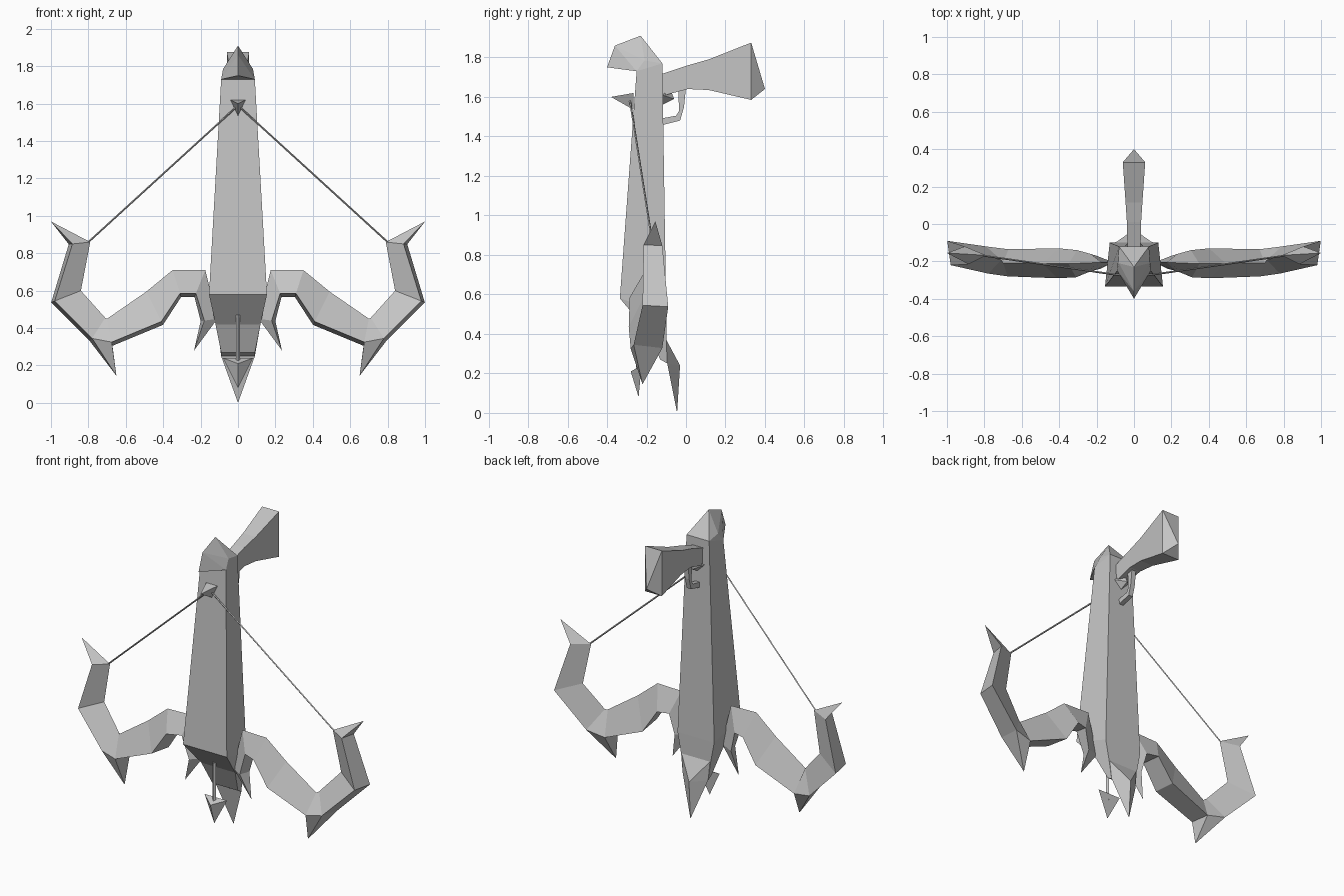
import bpy, bmesh
from mathutils import Vector

cube = bpy.data.objects.get("Cube")
if cube:
    bpy.data.objects.remove(cube, do_unlink=True)

GREY = (0.55, 0.55, 0.55, 1)
grey = bpy.data.materials.new("stone_grey")
grey.use_nodes = True
grey.diffuse_color = GREY
grey.node_tree.nodes["Principled BSDF"].inputs["Base Color"].default_value = GREY


def finish(name, bm, mirror=False):
    bmesh.ops.recalc_face_normals(bm, faces=bm.faces)
    mesh = bpy.data.meshes.new(name)
    bm.to_mesh(mesh)
    bm.free()
    mesh.materials.append(grey)
    ob = bpy.data.objects.new(name, mesh)
    bpy.context.collection.objects.link(ob)
    if mirror:
        mod = ob.modifiers.new("mirror", 'MIRROR')
        mod.use_mirror_merge = False
    return ob


def loft(bm, rings):
    """Skin equal-sized rings; a ring of one point becomes a spike."""
    rows = [[bm.verts.new(p) for p in r] for r in rings]
    for a, b in zip(rows, rows[1:]):
        n = max(len(a), len(b))
        for i in range(n):
            j = (i + 1) % n
            if len(a) == 1:
                bm.faces.new((a[0], b[j], b[i]))
            elif len(b) == 1:
                bm.faces.new((a[i], a[j], b[0]))
            else:
                bm.faces.new((a[i], a[j], b[j], b[i]))
    for end in (rows[0], rows[-1]):
        if len(end) > 2:
            bm.faces.new(end)


def hull(name, pairs, centre, mirror=False):
    """Convex part from points on both sides plus points on the centre plane."""
    bm = bmesh.new()
    for x, y, z in pairs:
        bm.verts.new((x, y, z))
        bm.verts.new((-x, y, z))
    for y, z in centre:
        bm.verts.new((0, y, z))
    bmesh.ops.convex_hull(bm, input=bm.verts)
    return finish(name, bm, mirror)


def plate(name, outline, half):
    """Side outline (y, z) given a thickness across x."""
    bm = bmesh.new()
    loft(bm, [[(x, y, z) for y, z in outline] for x in (-half, half)])
    return finish(name, bm)


def rod(name, start, end, radius, mirror=False):
    a, b = Vector(start), Vector(end)
    turn = (b - a).to_track_quat('Z', 'Y').to_matrix()
    offsets = [turn @ Vector(o) * radius for o in ((1, 0, 0), (0, 1, 0), (-1, 0, 0), (0, -1, 0))]
    bm = bmesh.new()
    loft(bm, [[p + o for o in offsets] for p in (a, b)])
    return finish(name, bm, mirror)


# Tapered body: front half width, y, z, then back half width, y, z
bm = bmesh.new()
loft(bm, [[(-f, fy, fz), (f, fy, fz), (b, by, bz), (-b, by, bz)] for f, fy, fz, b, by, bz in (
    (.09, -.25, 1.73, .08, -.12, 1.77),
    (.155, -.335, .58, .13, -.10, .50),
    (.12, -.2, .42, .105, -.10, .37),
    (.09, -.13, .27, .09, -.095, .25))])
finish("body", bm)

# Beak on the top, claw at the bottom
hull("top_beak", [(.09, -.25, 1.73), (.08, -.21, 1.785), (.08, -.12, 1.77)],
     [(-.4, 1.75), (-.36, 1.86), (-.23, 1.91)])
hull("bottom_claw", [(.1, -.1, .37), (.09, -.095, .25)], [(-.03, .24), (-.045, .0)])

# Stock with a pointed butt: y, top z, bottom z, half width
bm = bmesh.new()
loft(bm, [[(-w, y, t), (w, y, t), (w, y, b), (-w, y, b)] for y, t, b, w in (
    (-.14, 1.71, 1.60, .035), (.01, 1.76, 1.64, .038),
    (.115, 1.79, 1.635, .045), (.33, 1.875, 1.585, .06))] + [[(0, .4, 1.64)]])
finish("stock", bm)

# Trigger and its guard
plate("trigger_guard", [(-.13, 1.455), (-.03, 1.48), (-.01, 1.55), (0, 1.65),
                        (-.04, 1.65), (-.035, 1.53), (-.05, 1.505), (-.13, 1.49)], .015)
hull("trigger", [(.05, -.12, 1.61), (.01, -.08, 1.64)], [(-.06, 1.59), (-.12, 1.56)])

# Bowstring with the nut that holds it
hull("string_nut", [(.04, -.265, 1.62)], [(-.265, 1.535), (-.38, 1.6)])
rod("bowstring", (0, -.285, 1.59), (.8, -.17, .86), .005, True)

# Hanging bolt
rod("bolt_shaft", (0, -.24, .47), (0, -.24, .2), .012)
hull("bolt_head", [(.08, -.225, .24)], [(-.28, .21), (-.24, .08)])

# Arms: triangular sections, ridge (x, z), front edge (x, z), front y, back y
sections = [(.11, .45, .18, .44, -.24, -.17),
            (.175, .71, .225, .585, -.25, -.16),
            (.35, .71, .31, .585, -.285, -.14),
            (.49, .595, .41, .435, -.29, -.13),
            (.70, .45, .675, .325, -.28, -.135),
            (.71, .455, .78, .345, -.265, -.12),
            (.84, .60, .98, .545, -.22, -.09),
            (.79, .86, .885, .85, -.215, -.12)]
rings = []
for ux, uz, lx, lz, yf, yb in sections:
    ridge, low = Vector((ux, (yf + yb) / 2, uz)), Vector((lx, yf, lz))
    out = Vector((lx - ux, 0, lz - uz)).normalized() * .02
    rings.append([ridge, low, Vector((lx, yb, lz)) + out])
bm = bmesh.new()
loft(bm, [[(.235, -.2, .28)]] + rings + [[(1, -.155, .97)]])
finish("bow_arm", bm, True)

# Spike under each arm
bm = bmesh.new()
a, b = rings[4], rings[5]
loft(bm, [[a[1], a[2], b[2], b[1]], [(.65, -.22, .145)]])
finish("arm_spike", bm, True)
